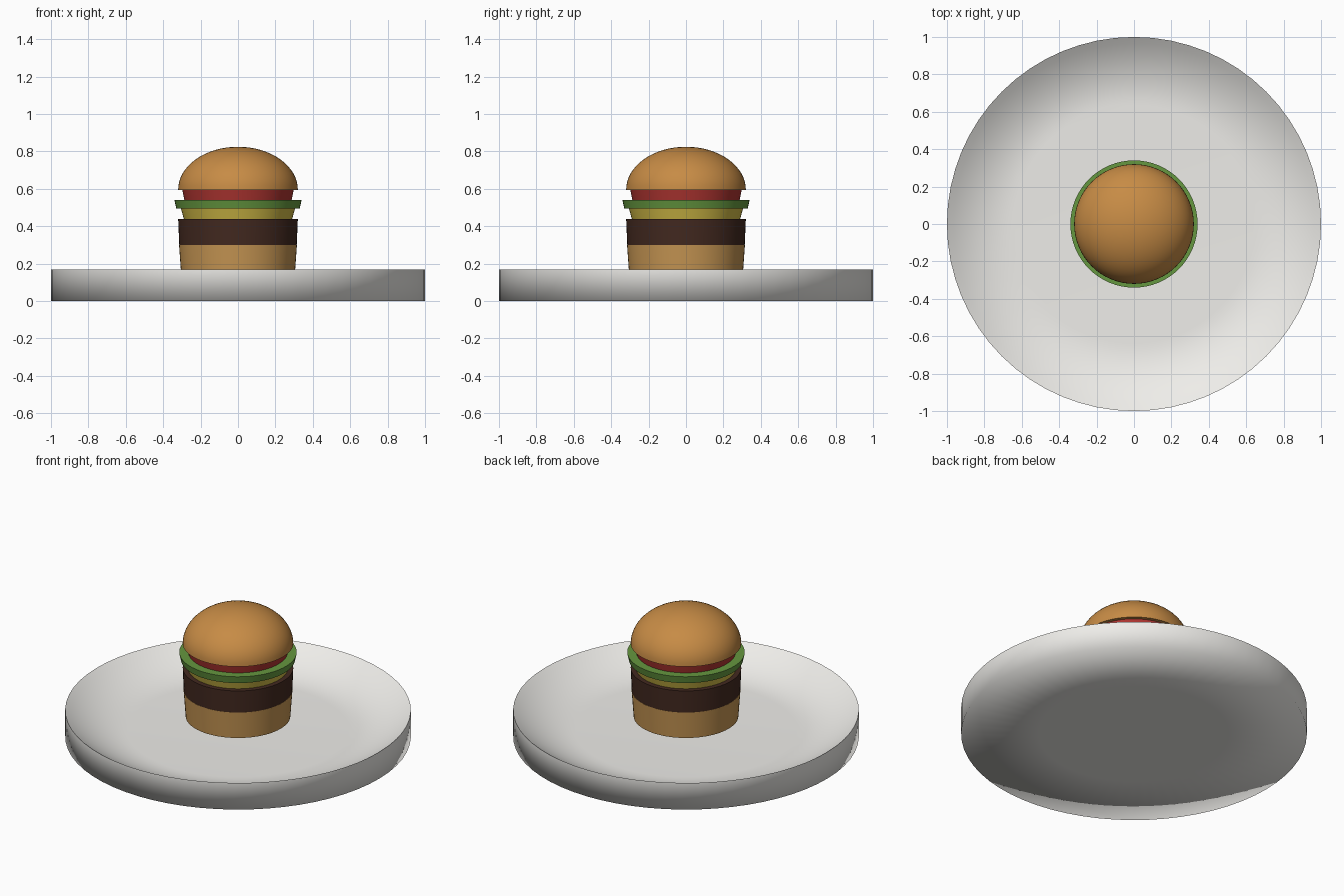
import bpy
import bmesh
import math

if "Cube" in bpy.data.objects:
    bpy.data.objects.remove(bpy.data.objects["Cube"])

SEGMENTS = 64


def lathe(name, profile, color=None, angle=35):
    """Revolve a (radius, z) profile about z; list points so the outside is outward."""
    bm = bmesh.new()
    rings = []
    for r, z in profile:
        if r < 1e-6:
            rings.append([bm.verts.new((0, 0, z))])
        else:
            rings.append([bm.verts.new((r * math.cos(2 * math.pi * i / SEGMENTS),
                                        r * math.sin(2 * math.pi * i / SEGMENTS), z))
                          for i in range(SEGMENTS)])
    for a, b in zip(rings, rings[1:]):
        for i in range(SEGMENTS):
            j = (i + 1) % SEGMENTS
            if len(a) == 1:
                bm.faces.new((a[0], b[j], b[i]))
            elif len(b) == 1:
                bm.faces.new((a[i], a[j], b[0]))
            else:
                bm.faces.new((a[i], a[j], b[j], b[i]))
    mesh = bpy.data.meshes.new(name)
    bm.to_mesh(mesh)
    bm.free()
    obj = bpy.data.objects.new(name, mesh)
    bpy.context.collection.objects.link(obj)
    if color:
        mat = bpy.data.materials.new(name + "_color")
        mat.diffuse_color = (*color, 1)
        mat.use_nodes = True
        mat.node_tree.nodes["Principled BSDF"].inputs["Base Color"].default_value = mat.diffuse_color
        mesh.materials.append(mat)
    bpy.ops.object.select_all(action='DESELECT')
    obj.select_set(True)
    bpy.context.view_layer.objects.active = obj
    bpy.ops.object.shade_smooth_by_angle(angle=math.radians(angle))
    return obj


# Plate: softly shaded base with upright wall, and a dish curving up to the rim
FLOOR, RIM = 0.04, 0.17
CERAMIC = (0.86, 0.85, 0.82)
lathe("plate_base", [(0, 0), (0.55, 0), (1, 0), (1, RIM)], CERAMIC, 180)
dish = [(1 - 0.36 * t, FLOOR + (RIM - FLOOR) * (1 - t) ** 2)
        for t in (k / 10 for k in range(11))]
lathe("plate_dish", dish + [(0, FLOOR)], CERAMIC)

# Stacked fillings: name, bottom radius, bottom z, top radius, top z, colour
layers = [
    ("bottom_bun", 0.303, 0.132, 0.315, 0.30, (0.56, 0.30, 0.085)),
    ("patty", 0.314, 0.30, 0.32, 0.44, (0.055, 0.022, 0.014)),
    ("cheese", 0.29, 0.44, 0.305, 0.495, (0.62, 0.48, 0.06)),
    ("lettuce", 0.33, 0.495, 0.34, 0.54, (0.13, 0.31, 0.05)),
    ("tomato", 0.287, 0.54, 0.298, 0.595, (0.42, 0.035, 0.03)),
]
for name, r0, z0, r1, z1, color in layers:
    lathe(name, [(0, z0), (r0, z0), (r1, z1), (0, z1)], color)

# Top bun: domed half-ellipsoid with a flat underside
dome = [(0.32 * math.cos(a), 0.595 + 0.23 * math.sin(a))
        for a in (math.pi / 2 * k / 16 for k in range(16))]
lathe("top_bun", [(0, 0.595)] + dome + [(0, 0.825)], (0.57, 0.26, 0.06))
